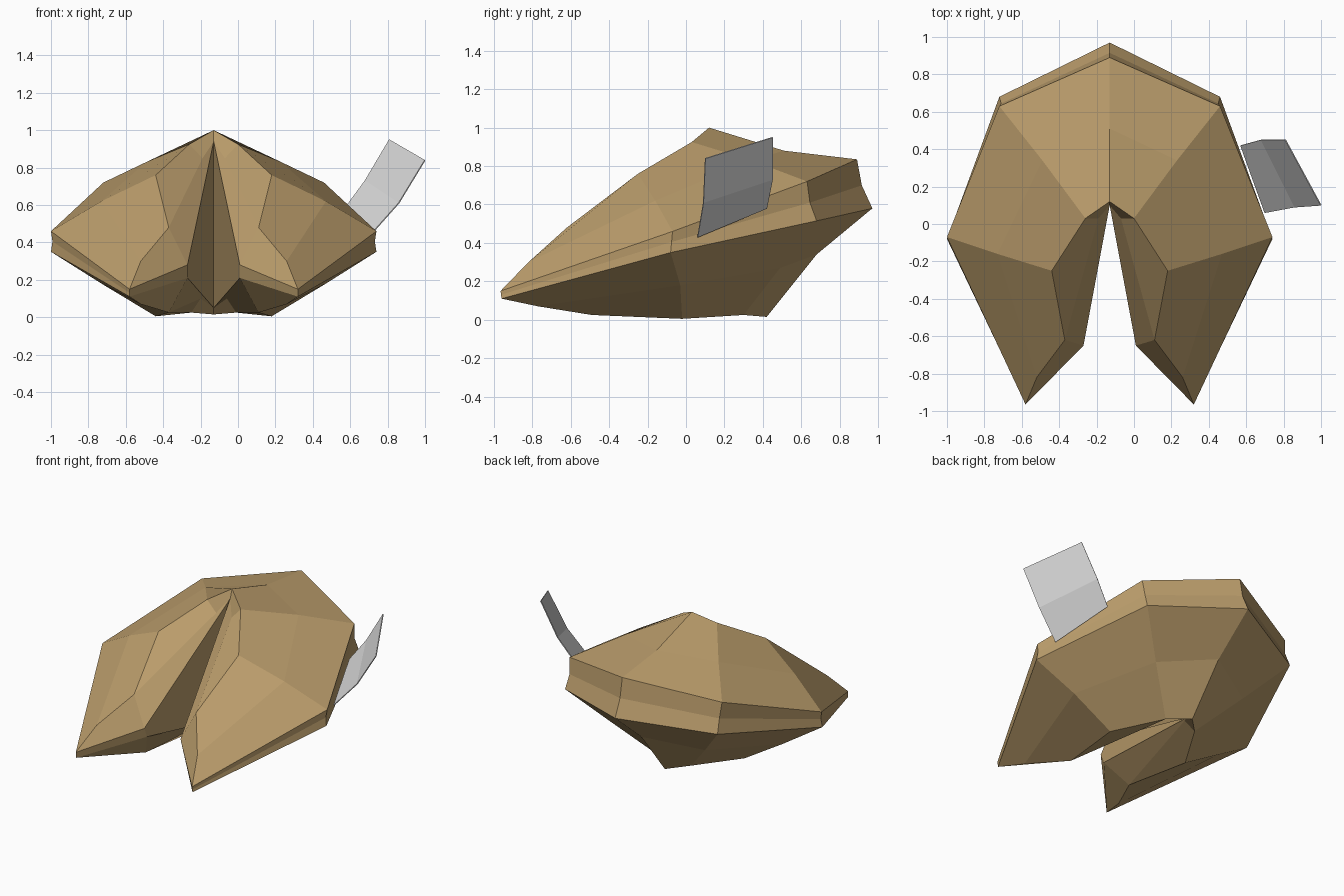
import bpy, bmesh
from mathutils import Vector

if "Cube" in bpy.data.objects:
    bpy.data.objects.remove(bpy.data.objects["Cube"])

CX = -0.13  # mirror plane of the folded wafer


def material(name, rgb):
    m = bpy.data.materials.new(name)
    m.diffuse_color = (*rgb, 1)
    m.use_nodes = True
    m.node_tree.nodes["Principled BSDF"].inputs["Base Color"].default_value = m.diffuse_color
    return m


def add_object(name, bm, mat):
    bmesh.ops.recalc_face_normals(bm, faces=bm.faces)
    me = bpy.data.meshes.new(name)
    bm.to_mesh(me)
    bm.free()
    me.materials.append(mat)
    ob = bpy.data.objects.new(name, me)
    bpy.context.collection.objects.link(ob)
    return ob


baked = material("baked tan", (0.50, 0.34, 0.15))
white = material("paper white", (0.70, 0.70, 0.70))

# Half wafer: rings from upper ridge, over the rim, to lower ridge;
# each ring has stations at back, corner, side and front tip
rings = [
    [(0, .12, 1.0), (.13, .03, .925), (.31, -.25, .76), (.24, -.62, .48)],
    [(0, .51, .88), (.36, .34, .83), (.60, -.16, .62), (.39, -.82, .30)],
    [(0, .89, .835), (.59, .63, .72), (.87, -.07, .46), (.45, -.965, .15)],
    [(0, .915, .70), (.58, .645, .61), (.862, -.075, .405), (.45, -.963, .13)],
    [(0, .97, .58), (.59, .68, .515), (.87, -.08, .35), (.45, -.96, .11)],
    [(0, .68, .34), (.36, .49, .27), (.60, -.03, .18), (.39, -.77, .07)],
    [(0, .42, .015), (.12, .30, .025), (.31, -.02, .005), (.24, -.49, .025)],
]
bm = bmesh.new()
v = [[bm.verts.new((x + CX, y, z)) for x, y, z in r] for r in rings]
for a, b in zip(v, v[1:]):
    for i in range(3):
        bm.faces.new((a[i], a[i + 1], b[i + 1], b[i]))

# Pinched inner wall: a crease above and below, with matching folds
inner = []
for ridge, mid, tip, pts in (
        (v[0], v[1], v[2], [(0, .10, .94), (.06, .03, .85), (.14, -.65, .28)]),
        (v[6], v[5], v[4], [(0, .36, .05), (.07, .26, .10), (.14, -.62, .21)])):
    c, n, m = [bm.verts.new((x + CX, y, z)) for x, y, z in pts]
    bm.faces.new((ridge[0], ridge[1], n, c))
    bm.faces.new((ridge[1], ridge[2], ridge[3], n))
    bm.faces.new((n, ridge[3], m, c))
    bm.faces.new((ridge[3], mid[3], tip[3], m))
    inner.append((c, m))
(c1, m1), (c2, m2) = inner
bm.faces.new((c1, m1, m2, c2))
bm.faces.new((v[2][3], v[3][3], v[4][3], m2, m1))

# Mirror across the fold
geom = bm.verts[:] + bm.edges[:] + bm.faces[:]
dup = bmesh.ops.duplicate(bm, geom=geom)["geom"]
for e in dup:
    if isinstance(e, bmesh.types.BMVert):
        e.co.x = 2 * CX - e.co.x
bmesh.ops.remove_doubles(bm, verts=bm.verts, dist=0.0005)
add_object("folded_wafer", bm, baked)

# Curled paper slip poking out of the right rim
front_edge = [(1.0, .10, .84), (.86, .09, .61), (.70, .06, .43)]
across = [Vector((-.19, .35, .11)), Vector((-.18, .36, .12)), Vector((-.13, .36, .15))]
bm = bmesh.new()
rows = [(bm.verts.new(p), bm.verts.new(Vector(p) + d)) for p, d in zip(front_edge, across)]
for a, b in zip(rows, rows[1:]):
    bm.faces.new((a[0], a[1], b[1], b[0]))
slip = add_object("paper_slip", bm, white)
solid = slip.modifiers.new("thickness", "SOLIDIFY")
solid.thickness = 0.006
solid.offset = 0
